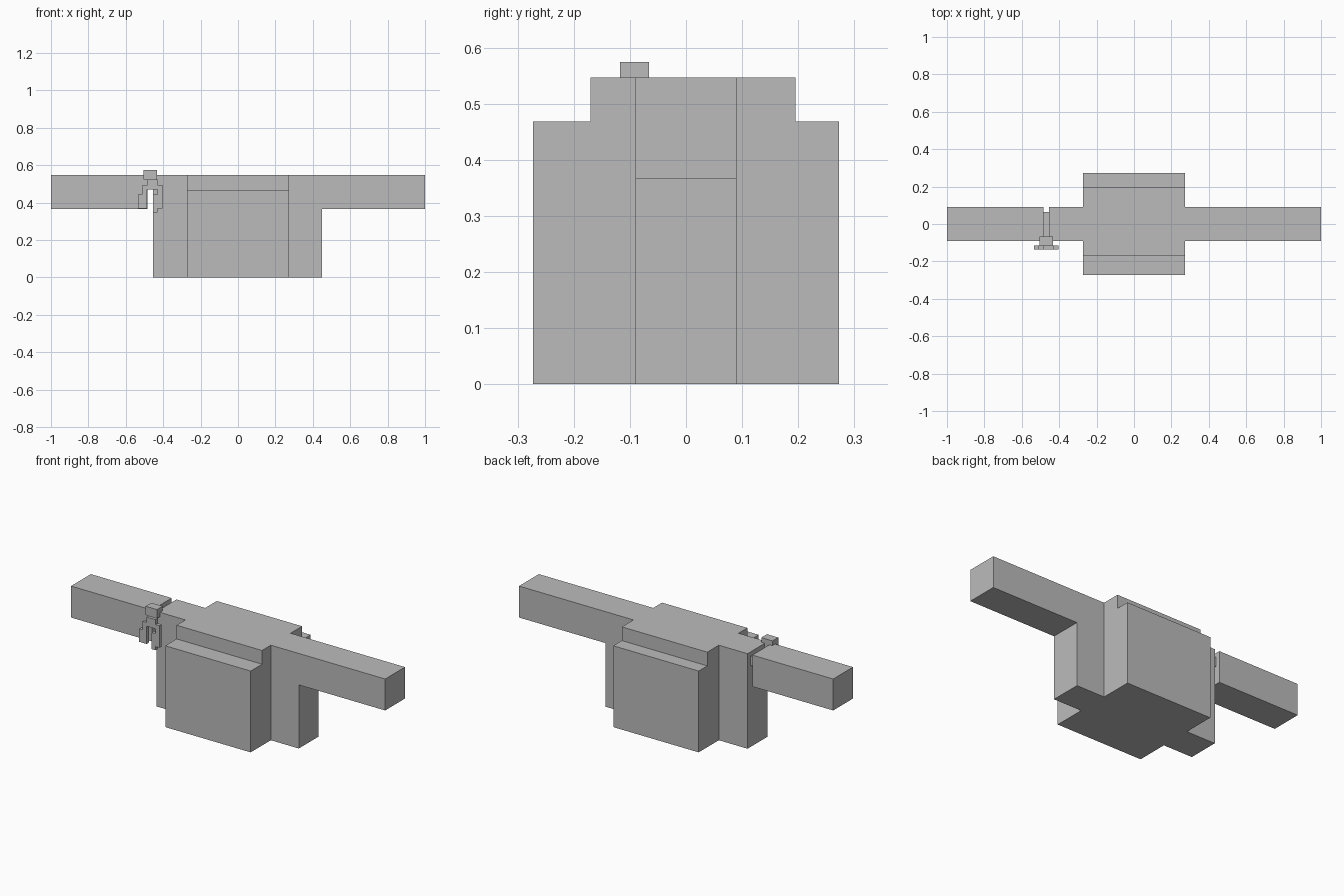
import bpy, bmesh

if "Cube" in bpy.data.objects:
    bpy.data.objects.remove(bpy.data.objects["Cube"])

grey = bpy.data.materials.new("plain grey")
grey.diffuse_color = (0.5, 0.5, 0.5, 1)
grey.use_nodes = True
grey.node_tree.nodes["Principled BSDF"].inputs["Base Color"].default_value = grey.diffuse_color


def prism(name, points, axis, lo, hi):
    """Extrude a flat outline: axis 'x' takes (y, z) points, axis 'y' takes (x, z)."""
    bm = bmesh.new()
    place = (lambda p, d: (d, p[0], p[1])) if axis == "x" else (lambda p, d: (p[0], d, p[1]))
    face = bm.faces.new([bm.verts.new(place(p, lo)) for p in points])
    new = bmesh.ops.extrude_face_region(bm, geom=[face])["geom"]
    step = (hi - lo, 0, 0) if axis == "x" else (0, hi - lo, 0)
    bmesh.ops.translate(bm, vec=step, verts=[g for g in new if isinstance(g, bmesh.types.BMVert)])
    bmesh.ops.recalc_face_normals(bm, faces=bm.faces)
    mesh = bpy.data.meshes.new(name)
    bm.to_mesh(mesh)
    bm.free()
    mesh.materials.append(grey)
    obj = bpy.data.objects.new(name, mesh)
    bpy.context.collection.objects.link(obj)
    return obj


def box(name, x0, x1, y0, y1, z0, z1):
    return prism(name, [(x0, z0), (x1, z0), (x1, z1), (x0, z1)], "y", y0, y1)


TOP, SHELF, UNDER, HALF = 0.547, 0.468, 0.366, 0.09

# central block with a step along the front and back
prism("main_block", [(-0.273, 0), (0.273, 0), (0.273, SHELF), (0.195, SHELF),
                     (0.195, TOP), (-0.17, TOP), (-0.17, SHELF), (-0.273, SHELF)],
      "x", -0.272, 0.272)

# side walls, the right one joined to its arm
box("left_wall", -0.455, -0.272, -HALF, HALF, 0, TOP)
prism("right_wall_and_arm", [(0.272, 0), (0.45, 0), (0.45, UNDER), (1, UNDER),
                             (1, TOP), (0.272, TOP)], "y", -HALF, HALF)

# left arm, separated by a narrow slot
box("left_arm", -1, -0.485, -HALF, HALF, UNDER, TOP)
box("slot_bar", -0.485, -0.455, -0.118, 0.065, 0.47, 0.523)

# small blocky figure hanging in front of the slot
box("figure_head", -0.505, -0.433, -0.118, -0.066, 0.523, 0.574)
box("figure_torso", -0.487, -0.43, -0.135, -0.115, 0.47, 0.523)
box("figure_left_shoulder", -0.513, -0.487, -0.135, -0.115, 0.395, 0.492)
box("figure_left_arm", -0.535, -0.513, -0.135, -0.115, 0.368, 0.443)
box("figure_left_foot", -0.513, -0.487, -0.135, -0.115, 0.368, 0.395)
box("figure_right_leg", -0.455, -0.43, -0.135, -0.115, 0.347, 0.443)
box("figure_right_arm", -0.43, -0.405, -0.135, -0.115, 0.368, 0.495)
